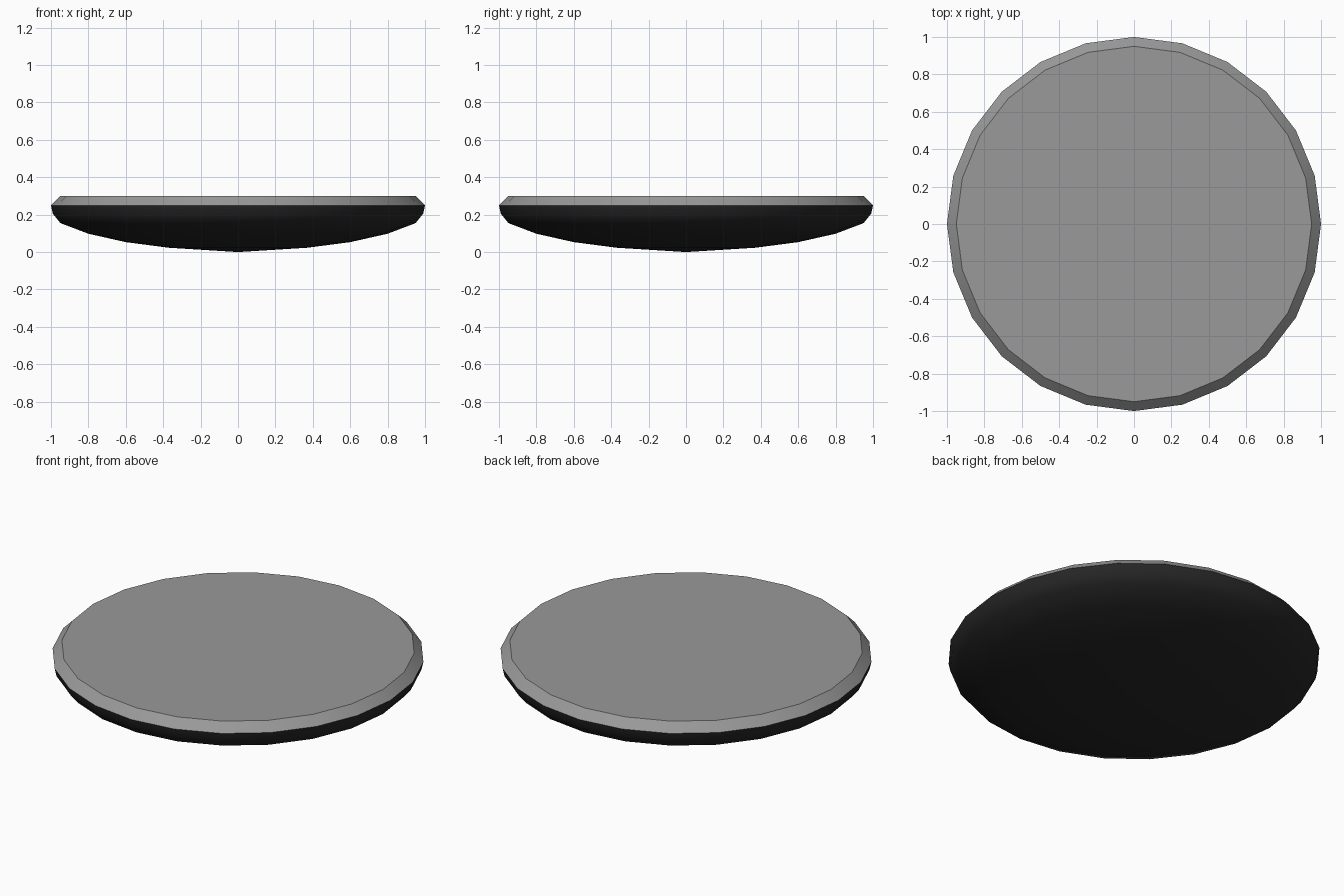
import bpy, bmesh, math

if "Cube" in bpy.data.objects:
    bpy.data.objects.remove(bpy.data.objects["Cube"])

SIDES = 24


def material(name, r, g, b):
    m = bpy.data.materials.new(name)
    m.diffuse_color = (r, g, b, 1)
    m.use_nodes = True
    m.node_tree.nodes["Principled BSDF"].inputs["Base Color"].default_value = m.diffuse_color
    return m


grey = material("mid grey", 0.32, 0.32, 0.32)
dark = material("near black", 0.02, 0.02, 0.02)

# Profile as (radius, height), from the lowest point up to the flat top
profile = [(0.37, 0.023), (0.6, 0.053), (0.8, 0.098), (0.95, 0.155),
           (0.99, 0.205), (1.0, 0.25), (0.95, 0.3)]

bm = bmesh.new()
rings = [[bm.verts.new((r * math.cos(2 * math.pi * i / SIDES),
                        r * math.sin(2 * math.pi * i / SIDES), z))
          for i in range(SIDES)] for r, z in profile]
tip = bm.verts.new((0, 0, 0))

# Rounded belly and bevelled rim
for lo, hi in zip(rings, rings[1:]):
    for i in range(SIDES):
        j = (i + 1) % SIDES
        bm.faces.new((lo[i], lo[j], hi[j], hi[i]))
for i in range(SIDES):
    bm.faces.new((tip, rings[0][(i + 1) % SIDES], rings[0][i]))
# Flat top
bm.faces.new(rings[-1])

# Grey above the widest line, dark below it
for f in bm.faces:
    f.material_index = 0 if f.calc_center_median().z > 0.25 else 1

mesh = bpy.data.meshes.new("round_disc")
bm.to_mesh(mesh)
bm.free()
mesh.materials.append(grey)
mesh.materials.append(dark)
disc = bpy.data.objects.new("round_disc", mesh)
bpy.context.collection.objects.link(disc)

# Smooth sides, sharp edge around the top
bpy.context.view_layer.objects.active = disc
disc.select_set(True)
bpy.ops.object.shade_smooth_by_angle(angle=math.radians(40))
